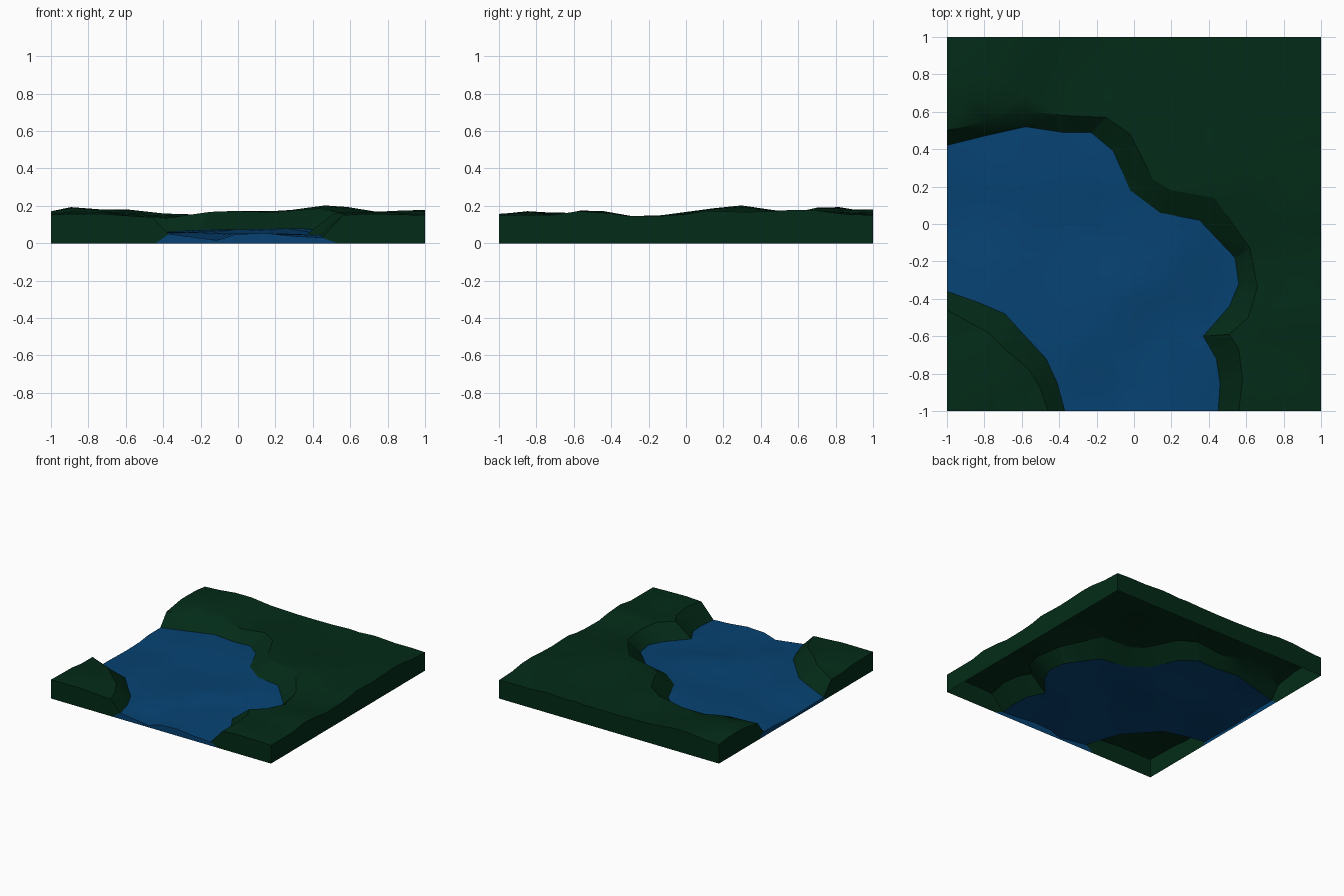
import bpy, bmesh, random
from mathutils import Vector
from mathutils.geometry import delaunay_2d_cdt

if "Cube" in bpy.data.objects:
    bpy.data.objects.remove(bpy.data.objects["Cube"])

random.seed(4)

# Shorelines (waterline) and bank tops, listed along the lake
shore_a = [(-1, .42), (-.8, .47), (-.58, .52), (-.38, .49), (-.23, .49), (-.11, .39), (-.02, .18), (.14, .06),
           (.35, .02), (.54, -.18), (.56, -.32), (.51, -.44), (.37, -.6), (.44, -.72), (.46, -.85), (.45, -1)]
rim_a = [(-1, .5), (-.78, .55), (-.6, .61), (-.38, .58), (-.15, .57), (-.02, .48), (.1, .24), (.2, .18),
         (.43, .14), (.62, -.13), (.66, -.34), (.61, -.5), (.51, -.59), (.56, -.67), (.58, -.83), (.56, -1)]
shore_b = [(-.37, -1), (-.41, -.85), (-.47, -.72), (-.6, -.58), (-.69, -.48), (-.83, -.42), (-1, -.36)]
rim_b = [(-.46, -1), (-.5, -.88), (-.56, -.78), (-.7, -.66), (-.78, -.58), (-1, -.46)]

# Height hints for the land and the water: x, y, z
land_hints = [(-.87, .8, .192), (-1, 1, .155), (-.6, .9, .175), (-.37, .8, .14), (-.13, .8, .145), (-.03, .62, .178),
              (.2, .7, .15), (.46, .26, .207), (.3, .17, .165), (.6, -.1, .15), (.75, .4, .165), (1, 1, .15),
              (1, .6, .175), (1, .2, .17), (1, -.25, .142), (.75, -.25, .138), (.85, -.5, .18), (.8, -.66, .145),
              (1, -1, .15), (.56, -1, .15), (.7, -.85, .172), (-1, -1, .155), (-1, -.5, .135), (-.46, -1, .14),
              (-.8, -.8, .17), (-1, .52, .14), (-.38, .57, .135), (.3, .45, .17)]
water_hints = [(-1, .42, .04), (-1, 0, .02), (-1, -.36, .025), (-.2, -1, .012), (-.38, -1, .05), (.1, -1, .055),
               (.45, -1, .03), (.3, -.05, .08), (.47, -.2, .055), (.26, -.26, .08), (.35, -.41, .04),
               (0, -.42, .075), (0, -.52, .05), (-.3, -.05, .042), (-.1, .25, .075), (-.6, .3, .06),
               (-.7, -.3, .06), (-.3, -.6, .06)]


def height(p, hints):
    total = weight = 0
    for x, y, z in hints:
        w = 1 / ((p[0] - x) ** 2 + (p[1] - y) ** 2 + .001) ** 1.7
        total, weight = total + w * z, weight + w
    return total / weight


def inside(p, poly):
    hit = False
    for (x1, y1), (x2, y2) in zip(poly, poly[1:] + poly[:1]):
        if (y1 > p[1]) != (y2 > p[1]) and p[0] < x1 + (p[1] - y1) * (x2 - x1) / (y2 - y1):
            hit = not hit
    return hit


lake, basin = shore_a + shore_b, rim_a + rim_b

# Plan points: the four lines plus a loose grid
points, heights, edges = [], [], []
for line, hints in ((shore_a, water_hints), (shore_b, water_hints), (rim_a, land_hints), (rim_b, land_hints)):
    start = len(points)
    points += line
    heights += [height(p, hints) for p in line]
    edges += [(i, i + 1) for i in range(start, len(points) - 1)]
for p in [h[:2] for h in water_hints if abs(h[0]) < .7 and -.9 < h[1] < .28]:
    if all((Vector(p) - Vector(q)).length > .06 for q in points):
        points.append(p)
        heights.append(height(p, water_hints))
N = 14
for i in range(N + 1):
    for j in range(N + 1):
        x, y = -1 + 2 * i / N, -1 + 2 * j / N
        if 0 < i < N:
            x += random.uniform(-.04, .04)
        if 0 < j < N:
            y += random.uniform(-.04, .04)
        wet = inside((x, y), lake)
        corner = i in (0, N) and j in (0, N)
        if not corner and (min((Vector((x, y)) - Vector(q)).length for q in points) < .08
                           or (inside((x, y), basin) and not wet)):
            continue
        points.append((x, y))
        heights.append(height((x, y), water_hints if wet else land_hints)
                       + (0 if wet or corner else random.uniform(-.006, .006)))

verts, _, faces, origin, _, _ = delaunay_2d_cdt([Vector(p) for p in points], edges, [], 0, 1e-5)

# Where the waterline meets the sides, the skirt seam flares outward
flare = {(-1, .42): (-1, .48), (.45, -1): (.53, -1), (-.37, -1): (-.44, -1), (-1, -.36): (-1, -.39)}


def build(name, keep_wet, color):
    bm = bmesh.new()
    vs = [bm.verts.new((v.x, v.y, heights[o[0]])) for v, o in zip(verts, origin)]
    for f in faces:
        c = sum((verts[i] for i in f), Vector((0, 0))) / len(f)
        if inside(c, lake) == keep_wet:
            bm.faces.new([vs[i] for i in f])
    bmesh.ops.delete(bm, geom=[v for v in bm.verts if not v.link_faces], context='VERTS')
    # Side skirt down to the ground, open underneath
    rim = [e for e in bm.edges if e.is_boundary and any(
        all(abs(v.co[k] - s) < 1e-4 for v in e.verts) for k in (0, 1) for s in (-1, 1))]
    out = bmesh.ops.extrude_edge_only(bm, edges=rim)
    for v in out['geom']:
        if isinstance(v, bmesh.types.BMVert):
            key = (round(v.co.x, 2), round(v.co.y, 2))
            v.co = (*flare.get(key, v.co.xy), 0)
    bmesh.ops.recalc_face_normals(bm, faces=bm.faces)
    if sum(f.normal.z * f.calc_area() for f in bm.faces) < 0:
        bmesh.ops.reverse_faces(bm, faces=bm.faces)
    me = bpy.data.meshes.new(name)
    bm.to_mesh(me)
    bm.free()
    ob = bpy.data.objects.new(name, me)
    bpy.context.collection.objects.link(ob)
    mat = bpy.data.materials.new(name)
    mat.diffuse_color = color
    mat.use_nodes = True
    mat.node_tree.nodes["Principled BSDF"].inputs["Base Color"].default_value = mat.diffuse_color
    me.materials.append(mat)
    bpy.ops.object.select_all(action='DESELECT')
    ob.select_set(True)
    bpy.context.view_layer.objects.active = ob
    bpy.ops.object.shade_smooth_by_angle(angle=.4)


build("land", False, (.001, .024, .009, 1))
build("water", True, (.002, .055, .17, 1))
